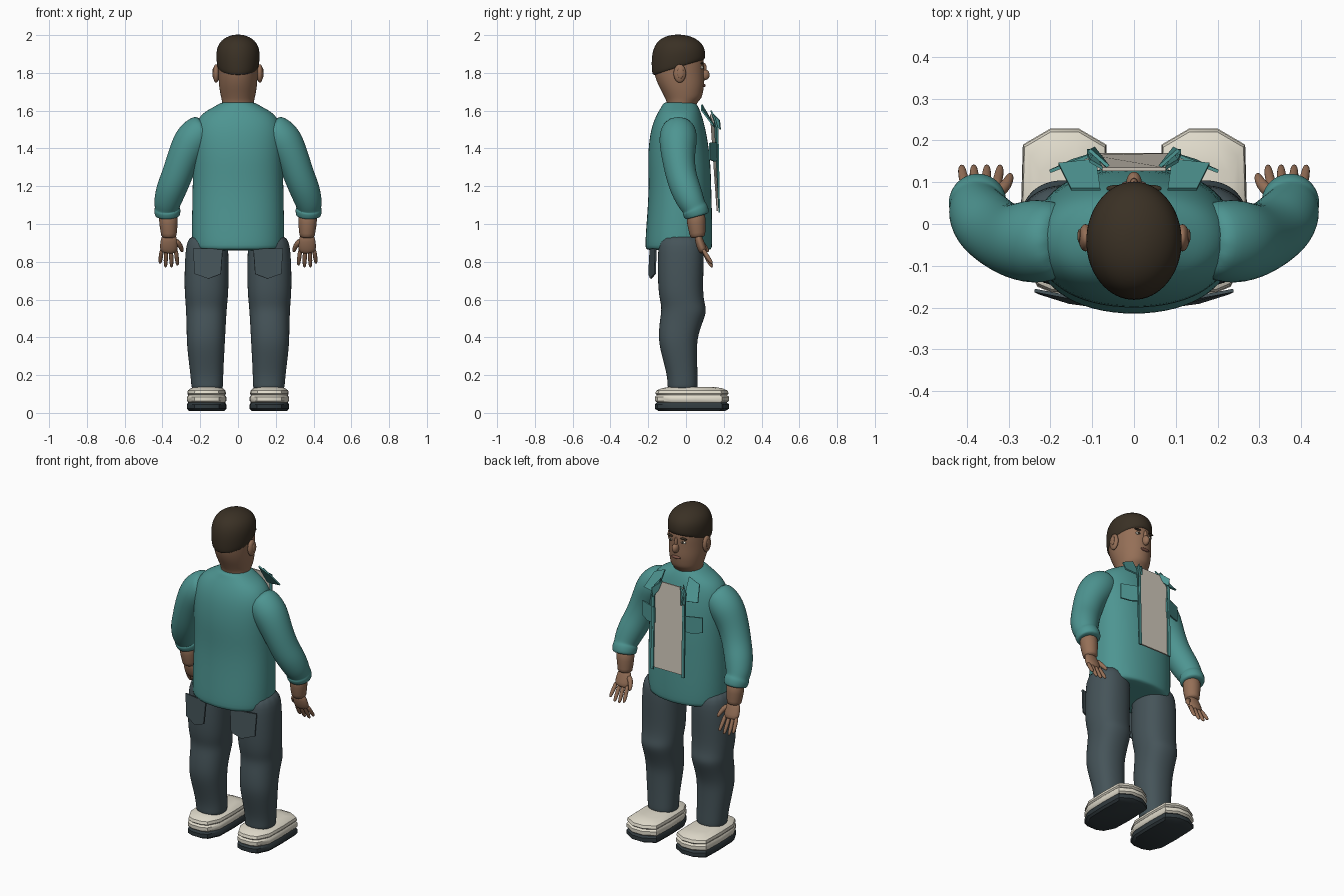
import bpy, bmesh, math
from mathutils import Vector

if bpy.data.objects.get("Cube"):
    bpy.data.objects.remove(bpy.data.objects["Cube"])


def material(name, *rgb):
    m = bpy.data.materials.new(name)
    m.use_nodes = True
    m.diffuse_color = (*rgb, 1)
    bsdf = next(n for n in m.node_tree.nodes if n.type == 'BSDF_PRINCIPLED')
    bsdf.inputs["Base Color"].default_value = (*rgb, 1)
    return m


TEAL = material("teal cloth", .075, .3, .285)
SKIN = material("skin", .3, .16, .095)
HAIR = material("dark brown hair", .042, .03, .018)
DENIM = material("slate denim", .06, .088, .1)
CREAM = material("cream shoe", .75, .71, .6)
LINEN = material("pale undershirt", .62, .57, .49)
SOLE = material("dark sole", .03, .042, .048)
LIP = material("brown lip", .2, .085, .06)


def finish(name, bm, mats, mirror=False, smooth=2, thick=0):
    bmesh.ops.recalc_face_normals(bm, faces=bm.faces)
    mesh = bpy.data.meshes.new(name)
    bm.to_mesh(mesh)
    bm.free()
    for m in mats:
        mesh.materials.append(m)
    ob = bpy.data.objects.new(name, mesh)
    bpy.context.collection.objects.link(ob)
    if thick:
        ob.modifiers.new("thickness", 'SOLIDIFY').thickness = thick
    if mirror:
        ob.modifiers.new("mirror", 'MIRROR')
    if smooth:
        for p in mesh.polygons:
            p.use_smooth = True
        ob.modifiers.new("subdivision", 'SUBSURF').levels = smooth
        ob.modifiers["subdivision"].render_levels = smooth
    return ob


def skin_rings(bm, loops):
    """Bridge equal loops of points and close both ends."""
    rows = [[bm.verts.new(p) for p in loop] for loop in loops]
    n = len(rows[0])
    for a, b in zip(rows, rows[1:]):
        for i in range(n):
            bm.faces.new((a[i], a[(i + 1) % n], b[(i + 1) % n], b[i]))
    bm.faces.new(rows[0])
    bm.faces.new(rows[-1])


def stack(name, rings, mat, mirror=False, power=2, warp=None):
    """Horizontal rings: z, centre x, half width, back y, front y."""
    loops = []
    for z, cx, rx, yb, yf in rings:
        loop = []
        for i in range(16):
            c, s = math.cos(math.tau * i / 16), math.sin(math.tau * i / 16)
            x = cx + rx * math.copysign(abs(c) ** (2 / power), c)
            y = (yb + yf) / 2 + (yf - yb) / 2 * math.copysign(abs(s) ** (2 / power), s)
            loop.append((x, y, warp(y, z) if warp else z))
        loops.append(loop)
    bm = bmesh.new()
    skin_rings(bm, loops)
    return finish(name, bm, [mat], mirror)


def sweep(bm, path, sides=12, squash=1):
    """Round tube along points x, y, z, radius."""
    pts = [Vector(p[:3]) for p in path]
    loops = []
    for i, p in enumerate(path):
        t = (pts[min(i + 1, len(pts) - 1)] - pts[max(i - 1, 0)]).normalized()
        u = (Vector((1, 0, 0)) - t * t.x).normalized()
        v = t.cross(u) * squash
        loops.append([pts[i] + p[3] * (u * math.cos(math.tau * k / sides) + v * math.sin(math.tau * k / sides))
                      for k in range(sides)])
    skin_rings(bm, loops)


def ball(name, centre, size, mat, mirror=False):
    bm = bmesh.new()
    bmesh.ops.create_uvsphere(bm, u_segments=12, v_segments=8, radius=1)
    for v in bm.verts:
        v.co = Vector(a * b + c for a, b, c in zip(v.co, size, centre))
    return finish(name, bm, [mat], mirror, 1)


def plate(name, points, mat, mirror=False):
    bm = bmesh.new()
    bm.faces.new([bm.verts.new(p) for p in points])
    return finish(name, bm, [mat], mirror, 0, .008)


# Shirt body and sleeves
stack("shirt_body", [
    (.86, 0, .235, -.21, .135), (.868, 0, .248, -.222, .143), (1, 0, .25, -.213, .143),
    (1.2, 0, .245, -.198, .137), (1.35, 0, .243, -.208, .133), (1.5, 0, .245, -.192, .108),
    (1.58, 0, .205, -.158, .085), (1.615, 0, .14, -.135, .07), (1.64, 0, .095, -.122, .055),
    (1.645, 0, .08, -.11, .045)], TEAL, power=2.2)
bm = bmesh.new()
sweep(bm, [(.16, -.04, 1.51, .085), (.2, -.04, 1.485, .1), (.245, -.042, 1.44, .106), (.29, -.042, 1.35, .09),
           (.325, -.025, 1.25, .084), (.355, 0, 1.18, .084), (.376, .03, 1.11, .074),
           (.375, .045, 1.085, .066), (.375, .046, 1.08, .074), (.372, .06, 1.045, .07), (.372, .061, 1.04, .06)])
finish("sleeves", bm, [TEAL], True)

# Floating shirt front: undershirt panel, plackets, collar and chest pockets
plate("undershirt_panel", [(-.075, .135, 1.58), (.075, .135, 1.58), (.1, .165, 1.5), (.1, .17, 1.07),
                           (-.1, .17, 1.07), (-.1, .165, 1.5)], LINEN)
plate("plackets", [(.075, .137, 1.6), (.105, .155, 1.56), (.112, .172, 1.5), (.112, .18, 1.06),
                   (.094, .18, 1.06), (.094, .17, 1.5)], TEAL, True)
plate("collar_flaps", [(.08, .08, 1.63), (.15, .08, 1.6), (.18, .14, 1.52), (.09, .15, 1.51)], TEAL, True)
plate("collar_stand", [(.065, .135, 1.59), (.11, .175, 1.55), (.1, .18, 1.5), (.085, .145, 1.53)], TEAL, True)
plate("chest_pockets", [(.09, .165, 1.43), (.2, .122, 1.43), (.2, .122, 1.34), (.145, .148, 1.33),
                        (.09, .165, 1.34)], TEAL, True)

# Trousers and back pockets
stack("trouser_legs", [
    (.95, .16, .1, -.14, .08), (.87, .165, .118, -.152, .1), (.65, .167, .12, -.152, .09),
    (.58, .167, .112, -.135, .1), (.54, .168, .11, -.132, .113), (.48, .168, .106, -.142, .09),
    (.4, .17, .104, -.148, .062), (.33, .17, .1, -.138, .06), (.2, .165, .088, -.1, .062),
    (.14, .163, .086, -.1, .065), (.12, .163, .08, -.095, .06)], DENIM, True, 2.3)
plate("back_pockets", [(.08, -.185, .87), (.237, -.155, .87), (.228, -.16, .735), (.155, -.183, .71),
                       (.09, -.192, .735)], DENIM, True)

# Shoes: one outline stacked into sole, rim and upper
half = [(.035, .228), (.1, .19), (.104, .05), (.1, -.08), (.065, -.15), (.03, -.165)]
outline = half + [(-x, y) for x, y in reversed(half)]
levels = [(.01, .9), (.022, 1), (.045, 1), (.055, .94), (.064, 1), (.085, 1), (.094, .94),
          (.102, .99), (.118, .96), (.13, .82), (.138, .6)]
bm = bmesh.new()
skin_rings(bm, [[(.166 + x * s, .03 + (y - .03) * s, z) for x, y in outline] for z, s in levels])
for f in bm.faces:
    f.material_index = int(f.calc_center_median().z < .055)
shoes = finish("shoes", bm, [CREAM, SOLE], True, 0)
bpy.ops.object.select_all(action='DESELECT')
shoes.select_set(True)
bpy.context.view_layer.objects.active = shoes
bpy.ops.object.shade_smooth_by_angle(angle=math.radians(35))

# Forearms and hands
bm = bmesh.new()
sweep(bm, [(.37, .05, 1.08, .054), (.368, .055, 1, .052), (.366, .06, .95, .043), (.366, .064, .925, .043)])
sweep(bm, [(.366, .06, .95, .036), (.365, .07, .91, .048), (.366, .085, .87, .05), (.368, .095, .845, .042)], 12, .5)
for x, length in ((.33, .9), (.355, 1), (.38, 1), (.403, .8)):
    tip = (x - .367) * .25
    sweep(bm, [(x, .088, .87, .012), (x + tip / 2, .108, .87 - .045 * length, .013),
               (x + tip, .13, .87 - .085 * length, .011), (x + tip, .14, .87 - .1 * length, .006)], 8)
sweep(bm, [(.335, .07, .915, .018), (.312, .085, .895, .016), (.299, .105, .872, .013), (.295, .12, .85, .008)], 8)
finish("arms_and_hands", bm, [SKIN], True, 1)

# Head, hair and face
stack("head", [
    (1.6, 0, .083, -.1, .045), (1.645, 0, .085, -.103, .06), (1.665, 0, .09, -.112, .086),
    (1.7, 0, .098, -.13, .093), (1.74, 0, .104, -.152, .1), (1.8, 0, .107, -.175, .098),
    (1.87, 0, .109, -.178, .1), (1.93, 0, .1, -.16, .075), (1.97, 0, .06, -.1, .03)], SKIN)
stack("hair", [
    (1.825, 0, .1, -.168, .085), (1.83, 0, .112, -.182, .104), (1.87, 0, .117, -.186, .106),
    (1.92, 0, .118, -.184, .1), (1.965, 0, .1, -.162, .076), (1.993, 0, .058, -.115, .03),
    (2.003, 0, .02, -.065, -.02)], HAIR,
    warp=lambda y, z: z + .3 * (y + .04) * max(0, (1.98 - z) / .15))
ball("ears", (.116, -.033, 1.797), (.018, .035, .05), SKIN, True)
ball("ear_hollows", (.13, -.029, 1.8), (.006, .018, .03), SKIN, True)
ball("nose", (0, .098, 1.79), (.02, .029, .03), SKIN)
ball("nose_bridge", (0, .094, 1.82), (.011, .017, .035), SKIN)
ball("eyes", (.04, .083, 1.828), (.018, .009, .008), CREAM, True)
ball("pupils", (.04, .09, 1.828), (.007, .004, .008), HAIR, True)
ball("eyebrows", (.042, .085, 1.851), (.026, .009, .006), HAIR, True)
ball("mouth", (0, .095, 1.733), (.032, .01, .009), LIP)
